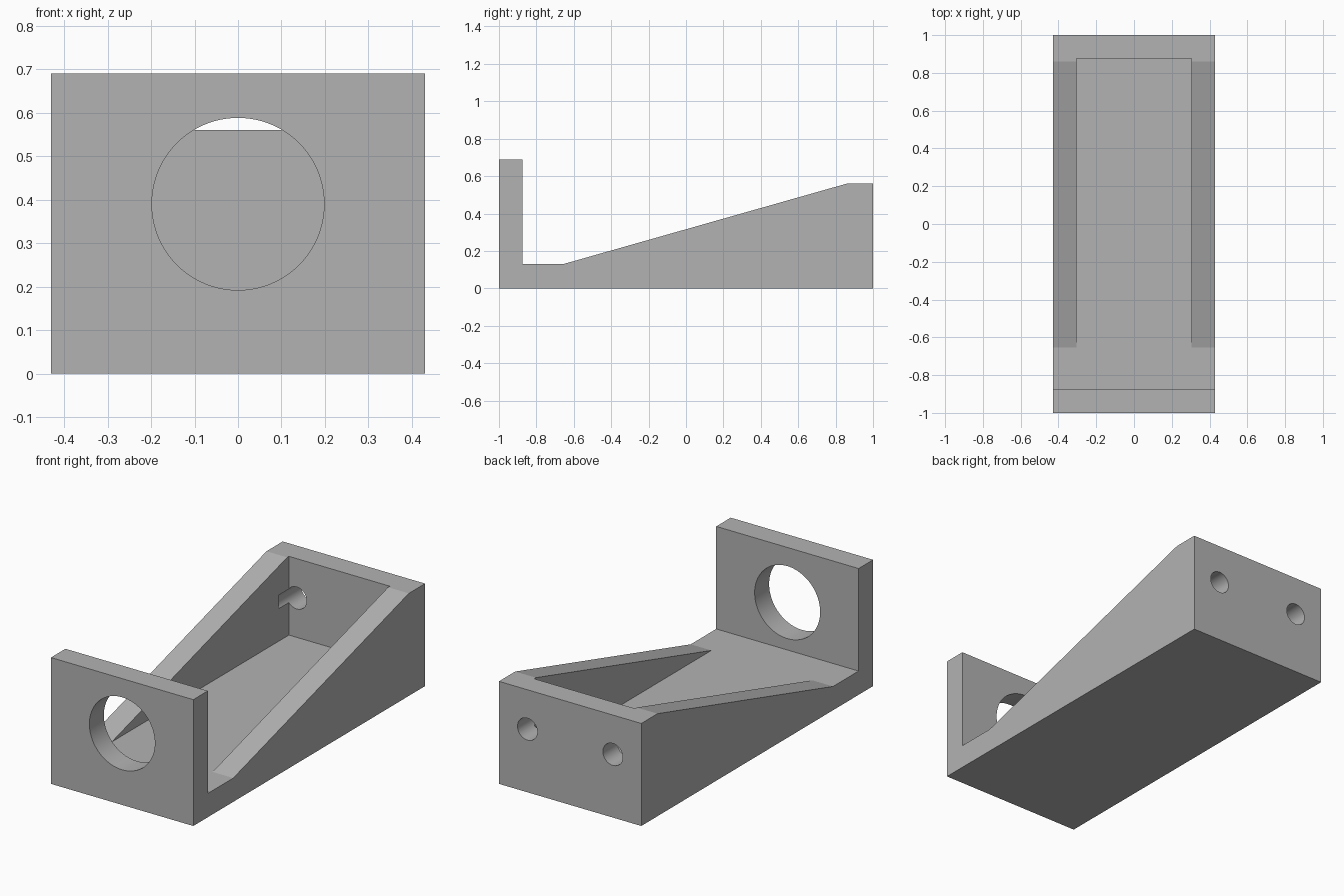
import bpy, bmesh, math

cube = bpy.data.objects.get("Cube")
if cube:
    bpy.data.objects.remove(cube, do_unlink=True)

# Single flat colour
grey = bpy.data.materials.new("light_grey")
grey.use_nodes = True
colour = (0.45, 0.45, 0.45, 1)
grey.diffuse_color = colour
grey.node_tree.nodes["Principled BSDF"].inputs["Base Color"].default_value = colour

HALF_WIDTH = 0.43
POCKET_HALF = 0.305
FLOOR, BACK_TOP, FRONT_TOP = 0.13, 0.56, 0.69
WALL_Y = 0.875


def extrude_profile(name, profile, half):
    """Closed (y, z) outline extruded symmetrically across x."""
    bm = bmesh.new()
    face = bm.faces.new([bm.verts.new((-half, y, z)) for y, z in profile])
    extruded = bmesh.ops.extrude_face_region(bm, geom=[face])["geom"]
    verts = [v for v in extruded if isinstance(v, bmesh.types.BMVert)]
    bmesh.ops.translate(bm, verts=verts, vec=(2 * half, 0, 0))
    bmesh.ops.recalc_face_normals(bm, faces=bm.faces)
    mesh = bpy.data.meshes.new(name)
    bm.to_mesh(mesh)
    bm.free()
    obj = bpy.data.objects.new(name, mesh)
    bpy.context.collection.objects.link(obj)
    mesh.materials.append(grey)
    return obj


def bore(name, x, z, radius, y0, y1, sides):
    """Cylinder along y used as a cutter."""
    bpy.ops.mesh.primitive_cylinder_add(
        vertices=sides, radius=radius, depth=y1 - y0,
        location=(x, (y0 + y1) / 2, z), rotation=(math.pi / 2, 0, 0))
    obj = bpy.context.object
    obj.name = name
    obj.data.materials.append(grey)
    return obj


# Bracket body: upright front plate, low floor, ramped sides, back wall
body = extrude_profile("bracket_body", [
    (-1, 0), (1, 0), (1, BACK_TOP), (0.86, BACK_TOP), (-0.655, FLOOR),
    (-WALL_Y, FLOOR), (-WALL_Y, FRONT_TOP), (-1, FRONT_TOP)], HALF_WIDTH)

# Cutters: pocket between the ramps, large front hole, two screw holes
pocket = extrude_profile("pocket_cutter", [
    (-0.655, FLOOR), (WALL_Y, FLOOR), (WALL_Y, 0.8), (-0.655, 0.8)], POCKET_HALF)
cutters = [pocket, bore("front_hole_cutter", 0, 0.39, 0.198, -1.1, -0.8, 96)]
for side, x in (("left", 0.258), ("right", -0.258)):
    cutters.append(bore(side + "_screw_hole_cutter", x, 0.345, 0.06, 0.79, 1.1, 48))

for cutter in cutters:
    cutter.hide_render = True
    cut = body.modifiers.new(cutter.name, "BOOLEAN")
    cut.operation = "DIFFERENCE"
    cut.solver = "EXACT"
    cut.object = cutter

# Apply the cuts, then remove the cutters
bpy.ops.object.select_all(action="DESELECT")
body.select_set(True)
bpy.context.view_layer.objects.active = body
for cutter in cutters:
    bpy.ops.object.modifier_apply(modifier=cutter.name)
    bpy.data.objects.remove(cutter, do_unlink=True)

# Round bores shade smoothly, all corners stay crisp
bpy.ops.object.shade_smooth_by_angle(angle=math.radians(12))
